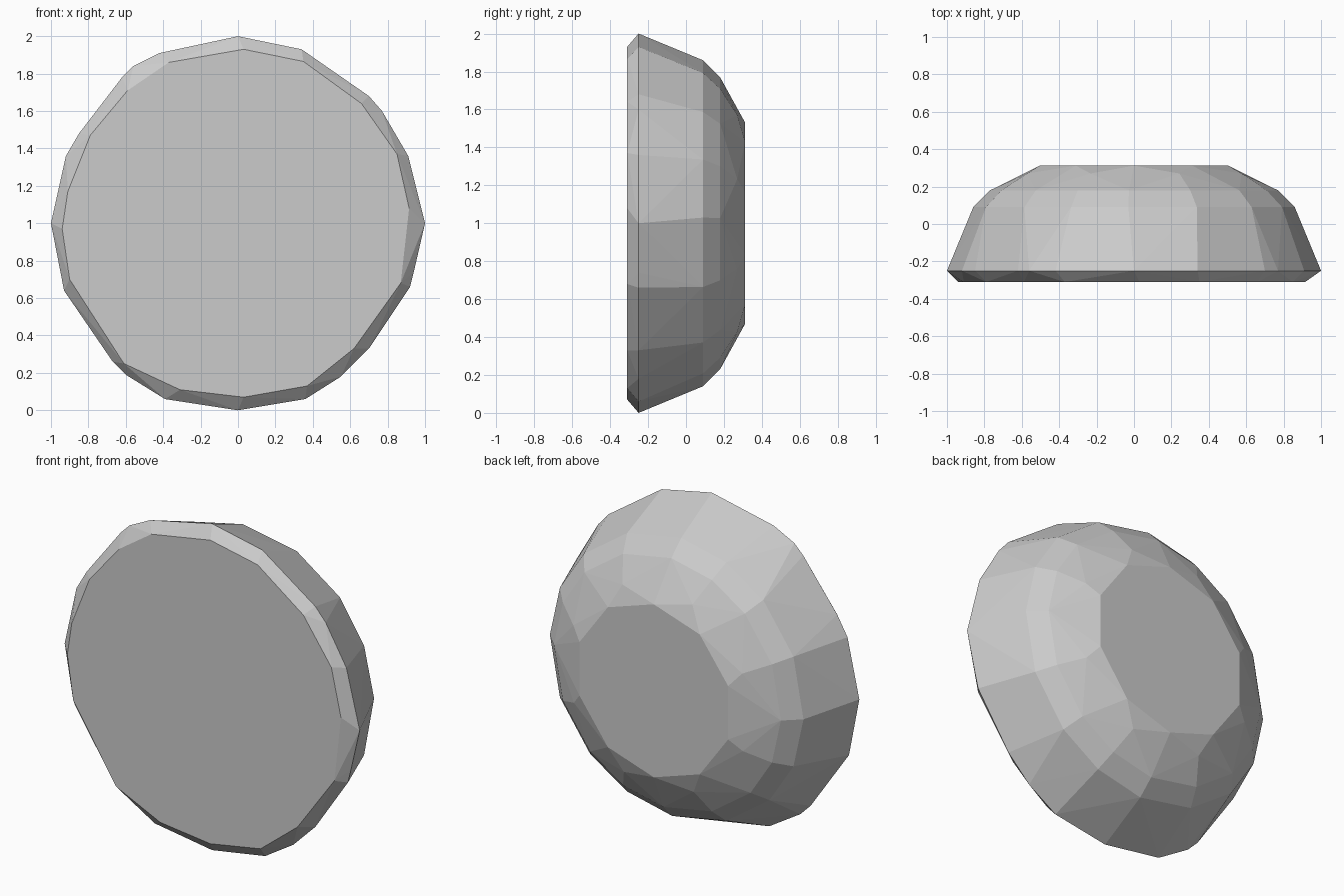
import bpy, bmesh
from math import cos, sin, radians

if "Cube" in bpy.data.objects:
    bpy.data.objects.remove(bpy.data.objects["Cube"])

bm = bmesh.new()

def outline(y, pts):
    for x, z in pts:
        bm.verts.new((x, y, z))

def ring(y, r, angles):
    for a in angles:
        bm.verts.new((r * cos(radians(a)), y, 1 + r * sin(radians(a))))

# flat front face
outline(-0.31, [(-.37, 1.86), (.03, 1.93), (.35, 1.865), (.66, 1.64), (.85, 1.37),
                (.915, 1.08), (.87, .68), (.62, .33), (.37, .13), (.03, .07),
                (-.31, .11), (-.61, .25), (-.90, .70), (-.94, .97), (-.91, 1.17),
                (-.79, 1.47), (-.59, 1.71)])
# widest rim, just behind the front face
outline(-0.25, [(0, 2), (.34, 1.93), (.70, 1.68), (.77, 1.60), (.91, 1.36), (1, 1),
                (.94, .74), (.92, .66), (.70, .33), (.55, .18), (.36, .06), (0, 0),
                (-.39, .06), (-.60, .19), (-.67, .26), (-.93, .64), (-1, 1),
                (-.92, 1.36), (-.85, 1.48), (-.62, 1.78), (-.56, 1.84), (-.42, 1.91)])
# domed shoulder, stepping in towards the flat back
quarter = (2, 23, 43, 67)
around = [a + q for q in (0, 90, 180, 270) for a in quarter]
ring(0.09, 0.86, around)
ring(0.18, 0.77, around)
ring(0.27, 0.62, [a + 22 for a in range(0, 360, 45)])
ring(0.312, 0.53, [a + 18 for a in range(0, 360, 36)])

# faceted skin over the outlines
hull = bmesh.ops.convex_hull(bm, input=bm.verts[:])
loose = [v for v in bm.verts if not v.link_faces]
bmesh.ops.delete(bm, geom=loose, context='VERTS')
bmesh.ops.recalc_face_normals(bm, faces=bm.faces[:])

mesh = bpy.data.meshes.new("faceted_dome")
bm.to_mesh(mesh)
bm.free()
bpy.context.collection.objects.link(bpy.data.objects.new("faceted_dome", mesh))
